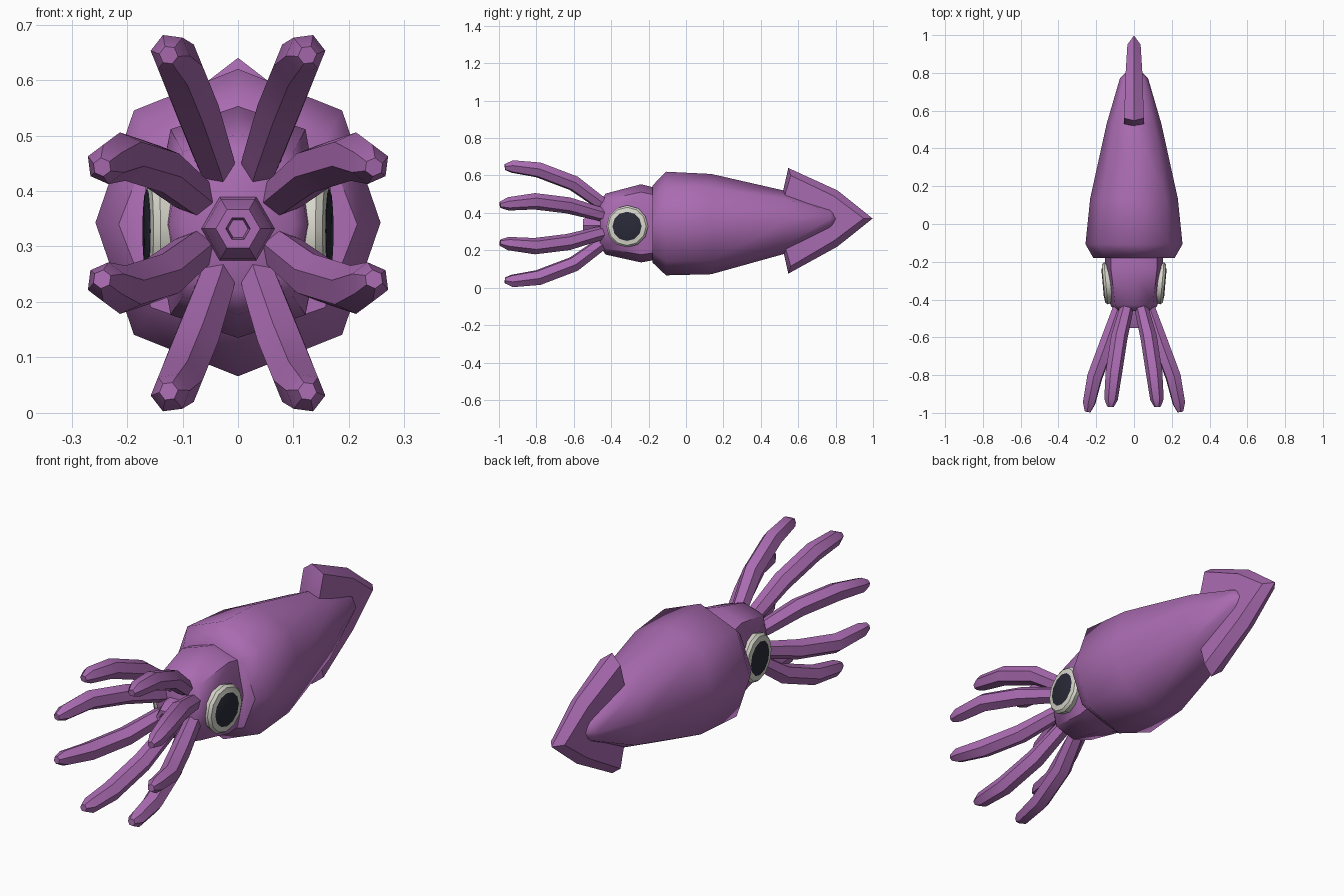
import bpy, bmesh, math
from mathutils import Vector, Matrix

if "Cube" in bpy.data.objects:
    bpy.data.objects.remove(bpy.data.objects["Cube"])

MID = 0.342  # height of the body axis


def material(name, rgb):
    m = bpy.data.materials.new(name)
    m.diffuse_color = (*rgb, 1)
    m.use_nodes = True
    m.node_tree.nodes["Principled BSDF"].inputs["Base Color"].default_value = m.diffuse_color
    return m


skin = material("purple skin", (0.40, 0.147, 0.44))
white = material("eye white", (0.68, 0.68, 0.60))
dark = material("pupil black", (0.023, 0.023, 0.04))


def finish(bm, name, mats, angle=50):
    bmesh.ops.recalc_face_normals(bm, faces=bm.faces)
    mesh = bpy.data.meshes.new(name)
    bm.to_mesh(mesh)
    bm.free()
    for m in mats:
        mesh.materials.append(m)
    ob = bpy.data.objects.new(name, mesh)
    bpy.context.collection.objects.link(ob)
    bpy.ops.object.select_all(action='DESELECT')
    ob.select_set(True)
    bpy.context.view_layer.objects.active = ob
    bpy.ops.object.shade_smooth_by_angle(angle=math.radians(angle))
    return ob


def skin_rings(bm, rings):
    """Bridge equal rings of points and close both ends."""
    loops = [[bm.verts.new(p) for p in r] for r in rings]
    n = len(loops[0])
    faces = []
    for a, b in zip(loops, loops[1:]):
        faces.append([bm.faces.new((a[i], a[(i + 1) % n], b[(i + 1) % n], b[i]))
                      for i in range(n)])
    bm.faces.new(loops[0])
    faces.append([bm.faces.new(loops[-1])])
    return faces


def octagon(y, zc, rx, rz, k):
    """Eight-sided section; k sets how far the diagonal corners reach."""
    pts = []
    for i in range(8):
        a = i * math.pi / 4
        s = 1 if i % 2 == 0 else k / math.sqrt(0.5)
        pts.append((rx * s * math.cos(a), y, zc + rz * s * math.sin(a)))
    return pts


def body(name, sections, k):
    bm = bmesh.new()
    skin_rings(bm, [octagon(*s, k) for s in sections])
    return finish(bm, name, [skin])


# Mantle: y, centre height, half width, half height
body("mantle", [(-0.18, 0.34, 0.215, 0.205), (-0.107, 0.343, 0.257, 0.277),
                (0.135, 0.34, 0.232, 0.268), (0.53, 0.35, 0.145, 0.168),
                (0.77, 0.369, 0.075, 0.058), (0.805, 0.37, 0.04, 0.022)], 0.73)

# Head
body("head", [(-0.46, 0.34, 0.10, 0.12), (-0.43, 0.34, 0.125, 0.163),
              (-0.24, 0.344, 0.152, 0.209), (-0.13, 0.34, 0.155, 0.185)], 0.8)

# Tail fin: central ridge outline with smaller outlines on both sides
ridge = [(0.515, 0.50), (0.547, 0.64), (0.81, 0.52), (0.998, 0.37),
         (0.81, 0.22), (0.547, 0.075), (0.515, 0.22)]
side = [(0.53, 0.50), (0.56, 0.60), (0.79, 0.49), (0.95, 0.37),
        (0.79, 0.25), (0.56, 0.115), (0.53, 0.22)]
side_x = [0.052, 0.052, 0.045, 0.035, 0.045, 0.052, 0.052]
bm = bmesh.new()
skin_rings(bm, [[(-x, *p) for x, p in zip(side_x, side)],
                [(0, *p) for p in ridge],
                [(x, *p) for x, p in zip(side_x, side)]])
finish(bm, "tail_fin", [skin], 45)

# Mouth tube with an open hole
bm = bmesh.new()
mouth = [(-0.44, 0.068), (-0.50, 0.062), (-0.55, 0.04), (-0.55, 0.022), (-0.50, 0.018)]
skin_rings(bm, [[(r * math.cos(i * math.pi / 3), y, 0.332 + r * math.sin(i * math.pi / 3))
                 for i in range(6)] for y, r in mouth])
finish(bm, "mouth", [skin])


def tentacle(name, path, radii, sx, sz):
    """Six-sided tapering arm along a path, mirrored by the signs sx and sz."""
    pts = [Vector((x * sx, y, MID + (z - MID) * sz)) for x, y, z in path]
    outward = Vector((pts[-1].x, 0, pts[-1].z - MID)).normalized()
    rings = []
    for i, (p, r) in enumerate(zip(pts, radii)):
        t = (pts[min(i + 1, len(pts) - 1)] - pts[max(i - 1, 0)]).normalized()
        u = (outward - t * outward.dot(t)).normalized()
        v = t.cross(u)
        rings.append([p + r * (math.cos(a) * u + math.sin(a) * v)
                      for a in (j * math.pi / 3 for j in range(6))])
    bm = bmesh.new()
    skin_rings(bm, rings)
    finish(bm, name, [skin])


# Tentacles: a steep path and a sideways path, each mirrored four ways
inner = [(0.035, -0.42, 0.43), (0.045, -0.47, 0.463), (0.078, -0.60, 0.558),
         (0.107, -0.79, 0.63), (0.122, -0.93, 0.648), (0.125, -0.968, 0.645)]
outer = [(0.065, -0.41, 0.382), (0.085, -0.47, 0.396), (0.14, -0.63, 0.440),
         (0.208, -0.81, 0.462), (0.238, -0.95, 0.448), (0.245, -0.994, 0.443)]
radii = [0.034, 0.038, 0.044, 0.044, 0.036, 0.017]
for sx, lr in ((1, "right"), (-1, "left")):
    for sz, ud in ((1, "upper"), (-1, "lower")):
        tentacle(f"{ud}_inner_tentacle_{lr}", inner, radii, sx, sz)
        tentacle(f"{ud}_outer_tentacle_{lr}", outer, radii, sx, sz)

# Eyes: bevelled white disc with a dark pupil face, tilted slightly forward
for sx, lr in ((1, "right"), (-1, "left")):
    bm = bmesh.new()
    profile = [(-0.06, 0.10), (-0.012, 0.112), (0.0, 0.102), (0.003, 0.078), (0.005, 0.073)]
    bands = skin_rings(bm, [[(h, r * math.cos(i * math.pi / 6), r * math.sin(i * math.pi / 6))
                             for i in range(12)] for h, r in profile])
    for f in bands[-1] + bands[-2]:
        f.material_index = 1
    bmesh.ops.transform(bm, verts=bm.verts, matrix=Matrix.Scale(sx, 4, (1, 0, 0))
                        @ Matrix.Translation((0.161, -0.315, 0.328))
                        @ Matrix.Rotation(math.radians(-5), 4, 'Z'))
    finish(bm, f"eye_{lr}", [white, dark], 40)
